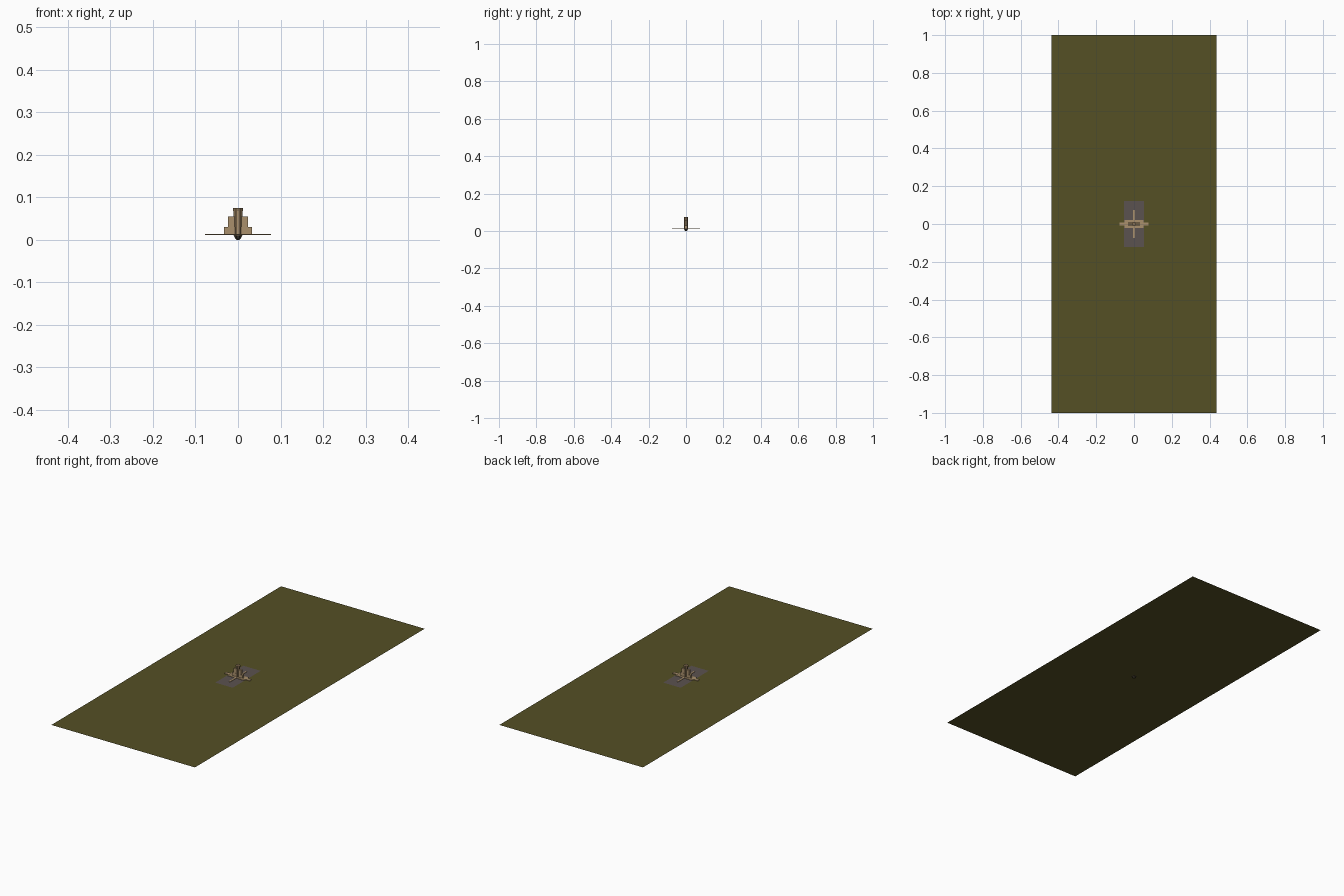
import bpy, bmesh, math

if "Cube" in bpy.data.objects:
    bpy.data.objects.remove(bpy.data.objects["Cube"])

def mat(name, col):
    m = bpy.data.materials.new(name)
    m.diffuse_color = (*col, 1)
    m.use_nodes = True
    m.node_tree.nodes["Principled BSDF"].inputs["Base Color"].default_value = m.diffuse_color
    return m

OLIVE = mat("olive ground", (0.090, 0.080, 0.018))
GREY = mat("grey paving", (0.105, 0.085, 0.080))
TAN = mat("tan stone", (0.40, 0.28, 0.15))
BROWN = mat("brown stone", (0.25, 0.17, 0.09))
DARK = mat("dark base", (0.05, 0.04, 0.025))

def finish(bm, name, *mats):
    me = bpy.data.meshes.new(name)
    bm.to_mesh(me)
    bm.free()
    for m in mats:
        me.materials.append(m)
    ob = bpy.data.objects.new(name, me)
    bpy.context.collection.objects.link(ob)
    return ob

def box(name, x0, x1, y0, y1, z0, z1, m):
    bm = bmesh.new()
    bmesh.ops.create_cube(bm, size=1)
    for v in bm.verts:
        v.co = (x1 if v.co.x > 0 else x0, y1 if v.co.y > 0 else y0, z1 if v.co.z > 0 else z0)
    return finish(bm, name, m)

def sheet(name, hx, hy, z, m):
    bm = bmesh.new()
    bm.faces.new([bm.verts.new(c) for c in ((-hx, -hy, z), (hx, -hy, z), (hx, hy, z), (-hx, hy, z))])
    return finish(bm, name, m)

def lathe(name, prof, m, n=8):
    # octagonal stack of rings with flat sides facing the axes
    bm = bmesh.new()
    rings = []
    for r, z in prof:
        rr = r / math.cos(math.pi / n)
        rings.append([bm.verts.new((rr * math.cos((i + .5) * 2 * math.pi / n),
                                    rr * math.sin((i + .5) * 2 * math.pi / n), z)) for i in range(n)])
    for a, b in zip(rings, rings[1:]):
        for i in range(n):
            j = (i + 1) % n
            bm.faces.new((a[i], a[j], b[j], b[i]))
    bm.faces.new(rings[0][::-1])
    bm.faces.new(rings[-1])
    return finish(bm, name, m)

# ground and paving
sheet("ground", 0.4375, 1.0, 0.0108, OLIVE)
sheet("paving", 0.053, 0.122, 0.0114, GREY)

# low crossing slabs
box("long_slab", -0.0775, 0.0775, -0.009, 0.009, 0.0112, 0.0142, TAN)
box("centre_slab", -0.05, 0.05, -0.02, 0.02, 0.0112, 0.0138, TAN)
box("cross_slab", -0.004, 0.004, -0.074, 0.074, 0.0112, 0.0136, TAN)

# stepped wings on both sides of the tower
for s, side in ((-1, "left"), (1, "right")):
    for i, (x, y, z) in enumerate(((0.0235, 0.006, 0.055), (0.033, 0.007, 0.0305))):
        a, b = sorted((s * 0.005, s * x))
        box(f"{side}_step_{i}", a, b, -y, y, 0.0112, z, TAN)

# tower with cap, and the dark taper under it
lathe("tower", [(0.0100, 0.010), (0.0100, 0.069)], BROWN)
lathe("tower_cap", [(0.0115, 0.068), (0.0115, 0.075)], BROWN)
lathe("tower_foot", [(0.003, 0.0), (0.0065, 0.003), (0.010, 0.0102)], DARK)
# pilasters on front and back
for s, side in ((-1, "front"), (1, "back")):
    a, b = sorted((s * 0.009, s * 0.0112))
    box(f"{side}_pilaster", -0.0025, 0.0025, a, b, 0.0112, 0.069, TAN)
